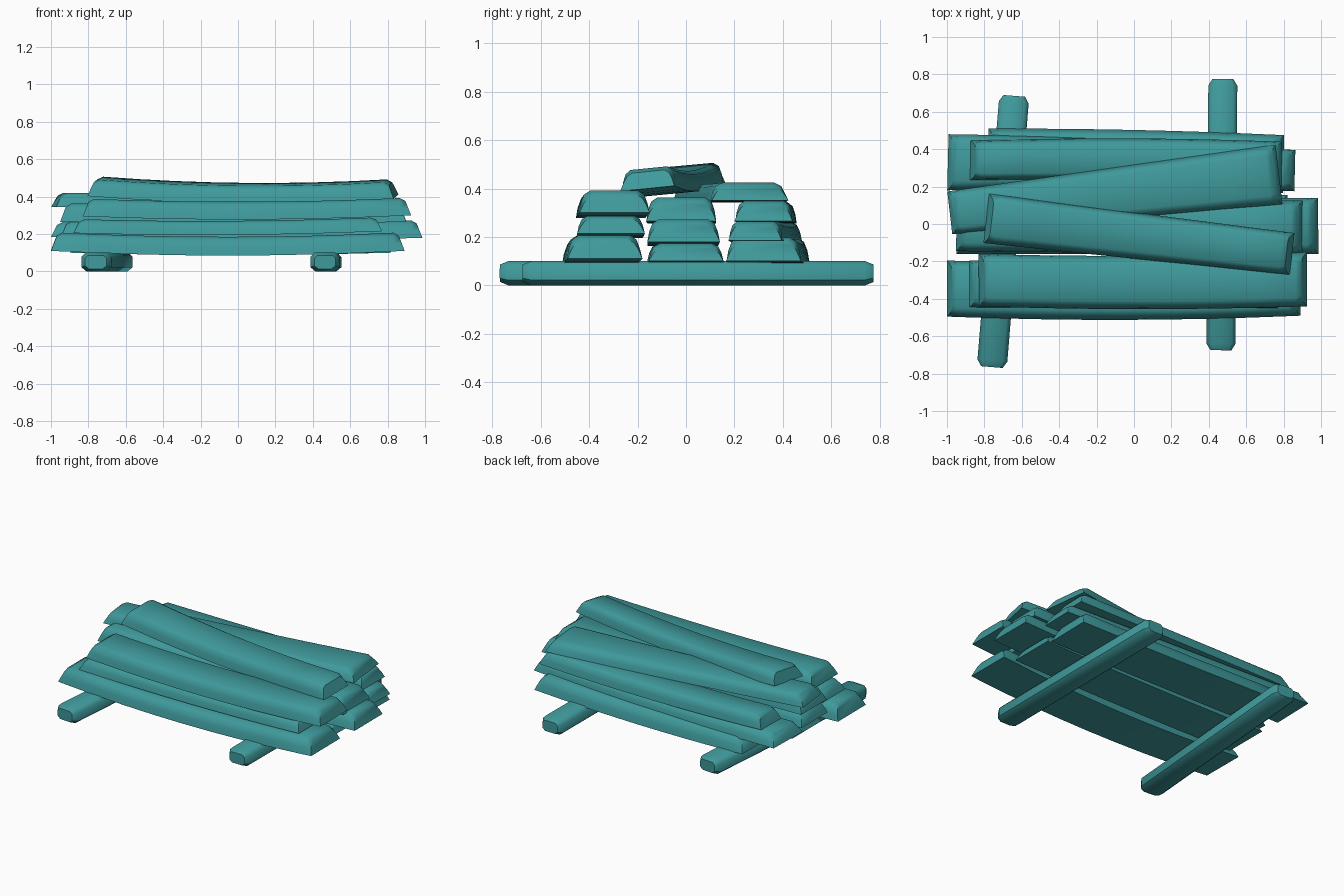
import bpy, bmesh, math
from mathutils import Vector

if "Cube" in bpy.data.objects:
    bpy.data.objects.remove(bpy.data.objects["Cube"])

wood = bpy.data.materials.new("teal_wood")
wood.diffuse_color = (0.05, 0.32, 0.33, 1)
wood.use_nodes = True
wood.node_tree.nodes["Principled BSDF"].inputs["Base Color"].default_value = wood.diffuse_color

# Half-rounded plank section (flat wide base, worn top) and octagonal runner section
PLANK = [(-.5, 0), (-.475, .45), (-.43, .82), (-.34, 1),
         (.34, 1), (.43, .82), (.475, .45), (.5, 0)]
RUNNER = [(-.33, 0), (-.5, .22), (-.5, .78), (-.36, 1),
          (.36, 1), (.5, .78), (.5, .22), (.33, 0)]


def loft(name, rings):
    bm = bmesh.new()
    vs = [[bm.verts.new(p) for p in r] for r in rings]
    n = len(vs[0])
    for r0, r1 in zip(vs, vs[1:]):
        for i in range(n):
            j = (i + 1) % n
            bm.faces.new((r0[i], r0[j], r1[j], r1[i]))
    bm.faces.new(vs[0])
    bm.faces.new(vs[-1])
    bmesh.ops.recalc_face_normals(bm, faces=bm.faces[:])
    me = bpy.data.meshes.new(name)
    bm.to_mesh(me)
    bm.free()
    ob = bpy.data.objects.new(name, me)
    bpy.context.collection.objects.link(ob)
    me.materials.append(wood)
    bpy.ops.object.select_all(action='DESELECT')
    ob.select_set(True)
    bpy.context.view_layer.objects.active = ob
    bpy.ops.object.shade_smooth_by_angle(angle=math.radians(42))
    return ob


def plank(name, a, b, h, sag=.02, bow=0.0, roll=(0, 0)):
    """a, b = (x, y, z of base, width) at each end."""
    pa, pb = Vector(a[:3]), Vector(b[:3])
    d = Vector((pb.x - pa.x, pb.y - pa.y, 0))
    length = d.length
    d.normalize()
    side = Vector((-d.y, d.x, 0))
    inset = .06 / length
    ts = [0, inset] + [inset + (1 - 2 * inset) * i / 8 for i in range(1, 8)] + [1 - inset, 1]
    rings = []
    for k, t in enumerate(ts):
        end = k in (0, len(ts) - 1)
        sign = 1 if k == 0 else -1
        curve = 4 * t * (1 - t)
        c = pa.lerp(pb, t) + side * bow * curve - Vector((0, 0, sag * curve))
        w = a[3] + (b[3] - a[3]) * t
        r = roll[0] + (roll[1] - roll[0]) * t
        ring = []
        for v, z in PLANK:
            off = 0
            if end:
                off = sign * .03 * z
                v *= 1 - .12 * z
                z *= .8
            ring.append(c + side * v * w + d * off + Vector((0, 0, z * h + v * w * math.tan(r))))
        rings.append(ring)
    return loft(name, rings)


def runner(name, a, b, width, height):
    pa, pb = Vector((*a, 0)), Vector((*b, 0))
    d = (pb - pa).normalized()
    side = Vector((-d.y, d.x, 0))
    length = (pb - pa).length
    rings = []
    for s, k in ((0, .72), (.035, 1), (length - .035, 1), (length, .72)):
        rings.append([pa + d * s + side * v * width * k
                      + Vector((0, 0, height * (.5 + (z - .5) * k))) for v, z in RUNNER])
    return loft(name, rings)


# Ground runners
runner("left_runner", (-.76, -.765), (-.64, .685), .16, .10)
runner("right_runner", (.465, -.675), (.475, .775), .155, .10)

# Bottom layer
plank("bottom_front_plank", (-1, -.345, .11, .30), (.89, -.335, .11, .31), .10, .025, -.02)
plank("bottom_middle_plank", (-.90, -.005, .10, .31), (.82, 0, .10, .31), .075, .01)
plank("bottom_back_plank", (-.78, .345, .10, .33), (.80, .32, .10, .31), .10, .012, .01)

# Second layer
plank("second_front_plank", (-.88, -.32, .205, .25), (.77, -.31, .215, .28), .075, .015)
plank("second_middle_plank", (-.95, -.02, .175, .28), (.985, -.01, .18, .30), .095, .015)
plank("second_back_plank", (-.995, .33, .185, .30), (.86, .285, .185, .22), .08, .01, .015)

# Third layer
plank("third_front_plank", (-.83, -.30, .295, .28), (.925, -.295, .30, .29), .095, .02, -.015)
plank("third_middle_plank", (-.95, -.01, .265, .27), (.90, -.02, .265, .29), .10, .01)
plank("third_back_plank", (-.875, .34, .265, .21), (.79, .32, .265, .24), .085, .01, .015)

# Loose crossing planks on top
plank("crossing_plank", (-.985, .06, .345, .23), (.775, .265, .35, .32), .075, .005)
plank("top_plank", (-.79, .03, .415, .265), (.845, -.16, .40, .225), .088, .03, 0, (.09, .10))
